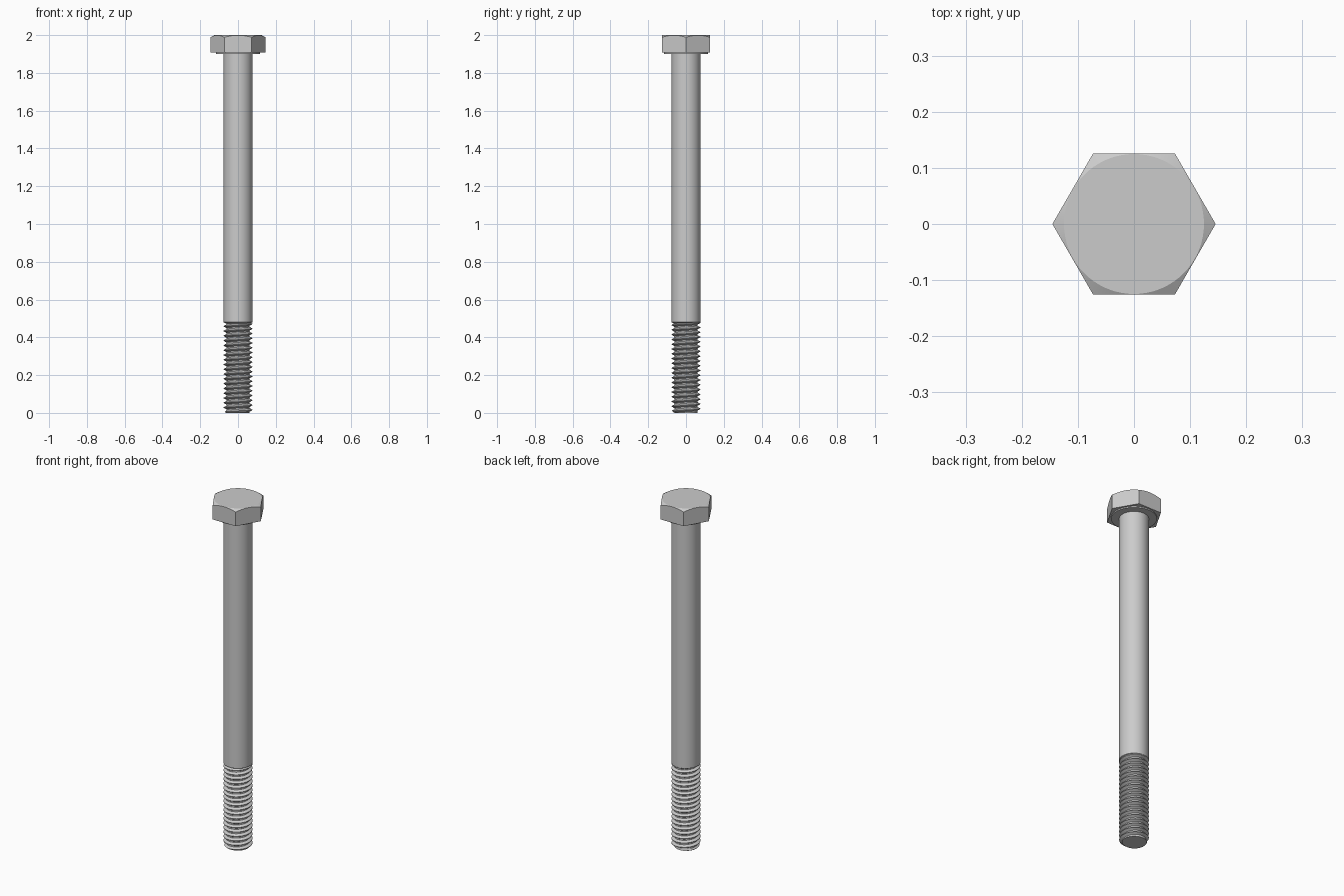
import bpy, bmesh
from math import sin, cos, pi, tan, radians

if "Cube" in bpy.data.objects:
    bpy.data.objects.remove(bpy.data.objects["Cube"])

HEAD_Z, TOP_Z, THREAD_TOP = 1.907, 2.0, 0.48
SHANK_R = 0.076


def finish(name, bm, angle=30):
    bmesh.ops.recalc_face_normals(bm, faces=bm.faces)
    mesh = bpy.data.meshes.new(name)
    bm.to_mesh(mesh)
    bm.free()
    obj = bpy.data.objects.new(name, mesh)
    bpy.context.collection.objects.link(obj)
    bpy.ops.object.select_all(action='DESELECT')
    obj.select_set(True)
    bpy.context.view_layer.objects.active = obj
    bpy.ops.object.shade_smooth_by_angle(angle=radians(angle))
    return obj


def skin(bm, rings):
    """Join closed rings of equal length and cap both ends."""
    rings = [[bm.verts.new(p) for p in ring] for ring in rings]
    n = len(rings[0])
    for a, b in zip(rings, rings[1:]):
        for i in range(n):
            j = (i + 1) % n
            bm.faces.new((a[i], a[j], b[j], b[i]))
    bm.faces.new(rings[0])
    bm.faces.new(rings[-1])


def circle(r, z, n=64):
    return [(r * cos(2 * pi * i / n), r * sin(2 * pi * i / n), z) for i in range(n)]


# Hex head: the flats end in arcs where a 30 degree cone trims the corners
apothem, steps = 0.126, 12
flat_r = apothem * 0.99
base, rim, top = [], [], []
for i in range(6 * steps):
    t = 2 * pi * i / (6 * steps)
    r = apothem / cos(t % (pi / 3) - pi / 6)
    base.append((r * cos(t), r * sin(t), HEAD_Z))
    rim.append((r * cos(t), r * sin(t), TOP_Z - (r - flat_r) * tan(radians(30))))
    top.append((flat_r * cos(t), flat_r * sin(t), TOP_Z))
bm = bmesh.new()
skin(bm, [base, rim, top])
finish("hex_head", bm, 20)

# Washer face under the head
bm = bmesh.new()
skin(bm, [circle(0.117, 1.9), circle(0.117, HEAD_Z + 0.002)])
finish("washer_face", bm)

# Plain shank, tapering slightly into the thread
bm = bmesh.new()
skin(bm, [circle(0.062, THREAD_TOP - 0.008), circle(SHANK_R, THREAD_TOP),
          circle(SHANK_R, 1.902)])
finish("shank", bm)

# Right-handed thread: a helical grid trimmed flat at both ends
pitch, root, crest, n = 0.0253, 0.061, 0.0755, 48
profile = [(0, root), (0.25, root), (0.5625, crest), (0.6875, crest)]
rows = [(turn + f, r) for turn in range(-2, 21) for f, r in profile]
bm = bmesh.new()
cols = []
for i in range(n):
    t = 2 * pi * i / n
    col = []
    for f, r in rows:
        z = pitch * (f + i / n)
        r = min(r, max(root, 0.064 + z))
        col.append(bm.verts.new((r * cos(t), r * sin(t), z)))
    cols.append(col)
k = len(profile)
for i in range(n):
    shift = k if i == n - 1 else 0
    a, b = cols[i], cols[(i + 1) % n]
    for j in range(len(rows) - 1 - shift):
        bm.faces.new((a[j], b[j + shift], b[j + 1 + shift], a[j + 1]))
for z, direction in ((0, -1), (THREAD_TOP - 0.001, 1)):
    cut = bmesh.ops.bisect_plane(bm, geom=bm.verts[:] + bm.edges[:] + bm.faces[:],
                                 dist=1e-6, plane_co=(0, 0, z),
                                 plane_no=(0, 0, direction), clear_outer=True)
    edges = [e for e in cut["geom_cut"] if isinstance(e, bmesh.types.BMEdge)]
    bmesh.ops.holes_fill(bm, edges=edges, sides=0)
finish("thread", bm)
